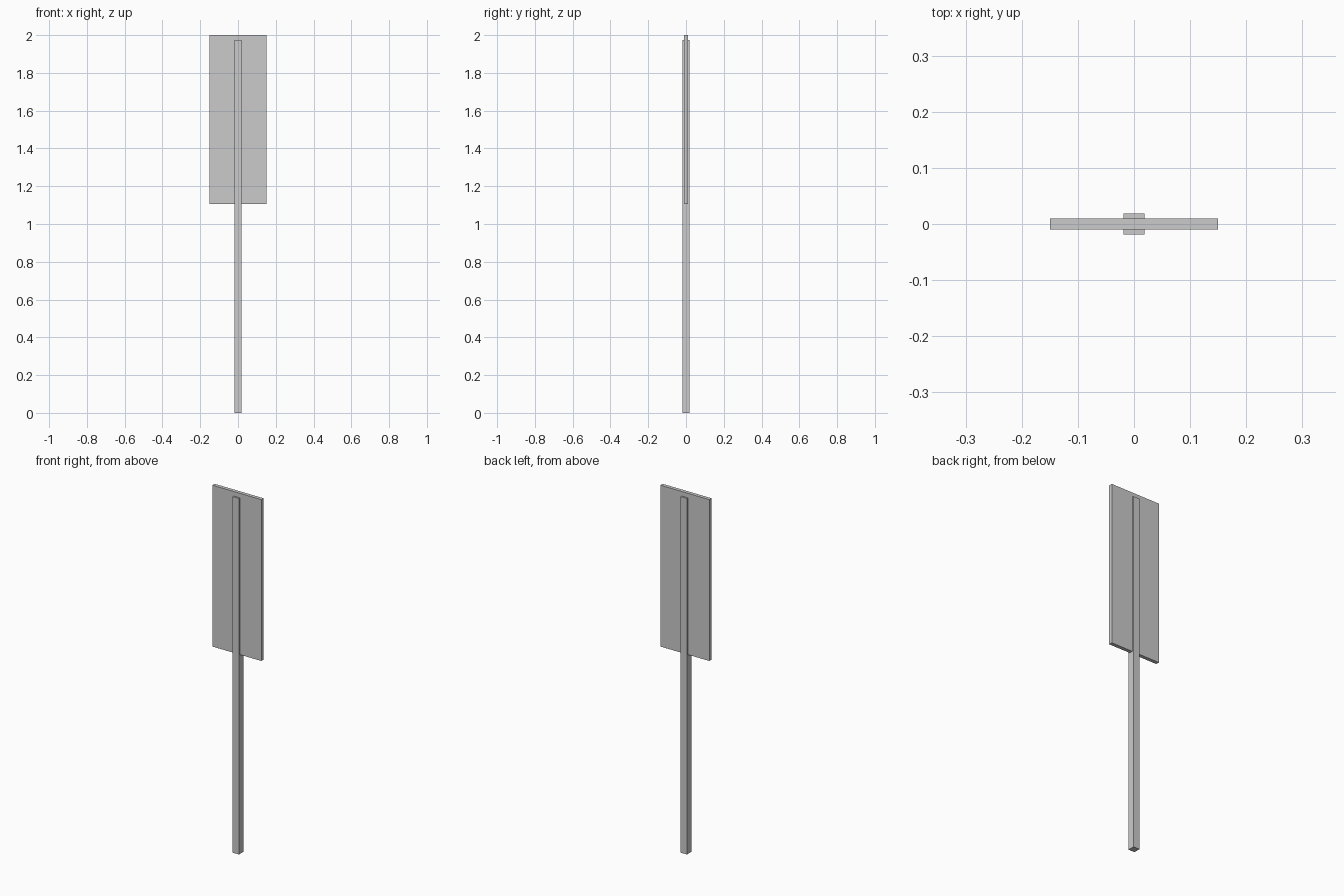
import bpy

cube = bpy.data.objects.get("Cube")
if cube:
    bpy.data.objects.remove(cube, do_unlink=True)

# Single plain grey
grey = bpy.data.materials.new("plain_grey")
grey.use_nodes = True
colour = (0.6, 0.6, 0.6, 1)
grey.diffuse_color = colour
grey.node_tree.nodes["Principled BSDF"].inputs["Base Color"].default_value = colour


def box(name, width, depth, bottom, top):
    """Upright box centred on the z axis."""
    bpy.ops.mesh.primitive_cube_add(size=1, location=(0, 0, (bottom + top) / 2))
    part = bpy.context.object
    part.name = name
    part.scale = (width, depth, top - bottom)
    bpy.ops.object.transform_apply(location=False, rotation=False, scale=True)
    part.data.materials.append(grey)
    return part


# Square post running up through the panel
box("post", 0.038, 0.038, 0, 1.975)

# Thin rectangular sign panel
box("sign_panel", 0.3, 0.02, 1.105, 2)
